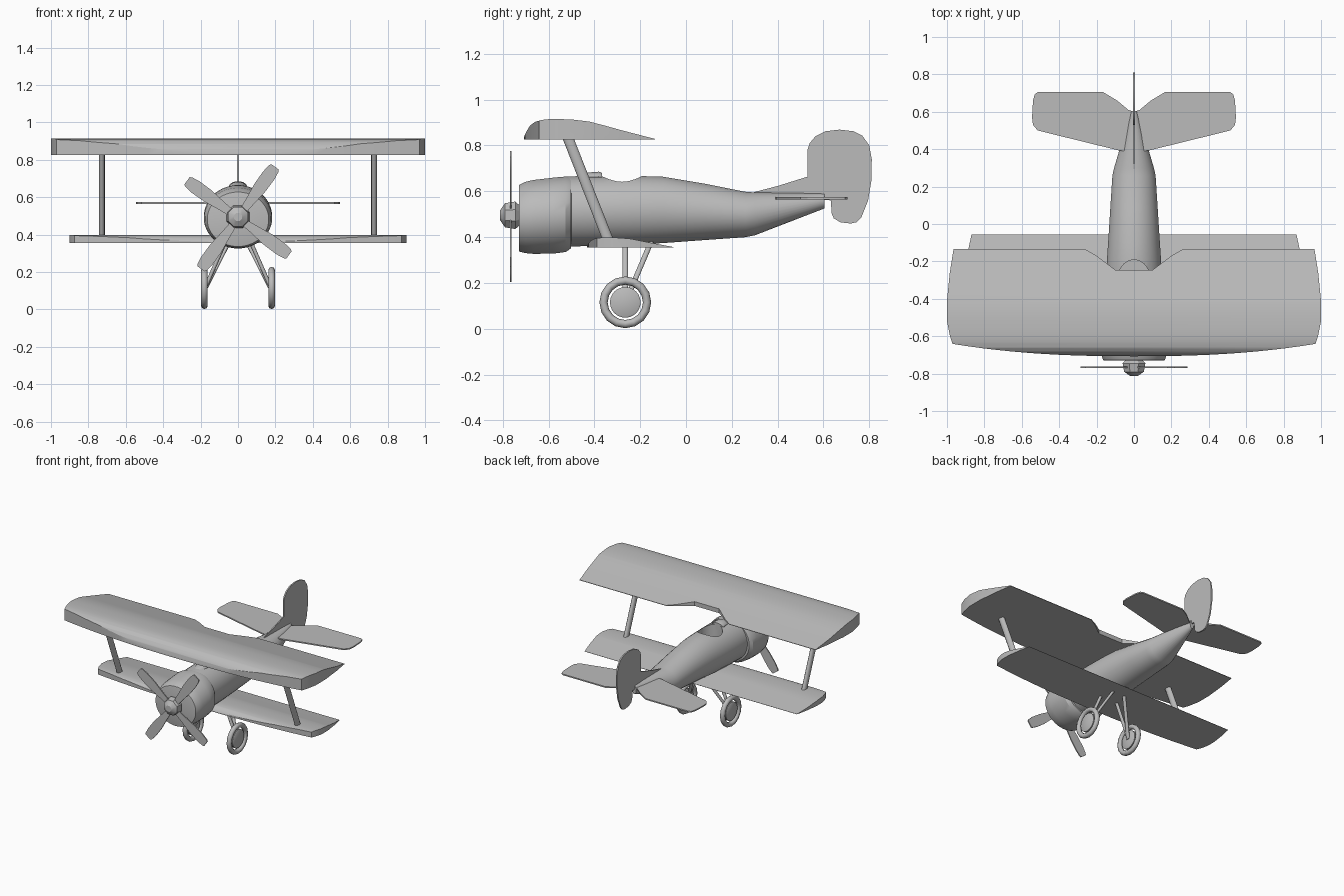
import bpy, bmesh, math
from mathutils import Vector

if "Cube" in bpy.data.objects:
    bpy.data.objects.remove(bpy.data.objects["Cube"])

grey = bpy.data.materials.new("plain_grey")
grey.diffuse_color = (0.5, 0.5, 0.5, 1)
grey.use_nodes = True
grey.node_tree.nodes["Principled BSDF"].inputs["Base Color"].default_value = grey.diffuse_color


def make(name, bm, angle=30):
    bmesh.ops.recalc_face_normals(bm, faces=bm.faces[:])
    me = bpy.data.meshes.new(name)
    bm.to_mesh(me)
    bm.free()
    ob = bpy.data.objects.new(name, me)
    bpy.context.collection.objects.link(ob)
    me.materials.append(grey)
    shade(ob, angle)
    return ob


def shade(ob, angle):
    bpy.ops.object.select_all(action='DESELECT')
    ob.select_set(True)
    bpy.context.view_layer.objects.active = ob
    bpy.ops.object.shade_smooth_by_angle(angle=math.radians(angle))


def loft(name, rings, angle=30, closed=False):
    """Skin a list of point rings; cap the ends unless closed on itself."""
    bm = bmesh.new()
    vs = [[bm.verts.new(p) for p in r] for r in rings]
    n = len(vs[0])
    pairs = list(zip(vs, vs[1:])) + ([(vs[-1], vs[0])] if closed else [])
    for a, b in pairs:
        for i in range(n):
            j = (i + 1) % n
            bm.faces.new((a[i], a[j], b[j], b[i]))
    if not closed:
        bm.faces.new(vs[0])
        bm.faces.new(vs[-1])
    return make(name, bm, angle)


def prism(name, pts, axis, lo, hi, angle=30):
    """Extrude a 2D outline along an axis."""
    put = {'x': lambda a, b, d: (d, a, b),
           'y': lambda a, b, d: (a, d, b),
           'z': lambda a, b, d: (a, b, d)}[axis]
    return loft(name, [[put(a, b, d) for a, b in pts] for d in (lo, hi)], angle)


def body(name, stations, n=32):
    """Elliptical sections along y: (y, z_bottom, z_top, half_width)."""
    rings = []
    for y, z0, z1, rx in stations:
        rings.append([(rx * math.cos(2 * math.pi * (i + .5) / n), y,
                       (z0 + z1) / 2 + (z1 - z0) / 2 * math.sin(2 * math.pi * (i + .5) / n))
                      for i in range(n)])
    return loft(name, rings)


def tube(name, p, q, r_side, r_long, n=10):
    """Straight strut with an elliptical section (r_side in x, r_long in y)."""
    ring = [(r_side * math.cos(2 * math.pi * i / n), r_long * math.sin(2 * math.pi * i / n), 0)
            for i in range(n)]
    return loft(name, [[Vector(c) + Vector(e) for c in ring] for e in (p, q)], 50)


def boolean(ob, cutter, op, angle=30):
    mod = ob.modifiers.new("cut", 'BOOLEAN')
    mod.operation, mod.object, mod.solver = op, cutter, 'EXACT'
    bpy.context.view_layer.objects.active = ob
    bpy.ops.object.modifier_apply(modifier=mod.name)
    bpy.data.objects.remove(cutter)
    shade(ob, angle)


def wing(name, span, front, back, z, h, notch):
    """Airfoil bar trimmed by a plan outline with a bowed leading edge."""
    c = back - front
    foil = [(0, 0), (0, .06), (.02, .36), (.05, .68), (.09, .87), (.14, .96), (.2, 1),
            (.28, 1), (.38, .97), (.5, .88), (.62, .68), (.75, .45), (1.01, .02), (1.01, 0)]
    ob = prism(name, [(front + t * c, z + k * h) for t, k in foil], 'x', -span * 1.1, span * 1.1)
    half = [(x * span, front + c * (.005 + .115 * (x / .97) ** 2.4))
            for x in [.97 * i / 12 for i in range(13)]]
    half += [(span * .985, front + .2 * c), (span, front + .33 * c), (span, front + .52 * c),
             (span * .985, front + .78 * c), (span * .965, back)]
    if notch:
        half += [(.26, back), (.20, back - .035), (.10, back - .11)]
    plan = half + [(-x, y) for x, y in reversed(half[1:])]
    boolean(ob, prism("plan", plan, 'z', z - .1, z + h + .1), 'INTERSECT')
    return ob


# wings and the struts between them
wing("upper_wing", 1.0, -.71, -.135, .825, .09, True)
wing("lower_wing", .9, -.435, -.055, .355, .043, False)
for s, side in ((-1, "left"), (1, "right")):
    tube("wing_strut_" + side, (s * .728, -.52, .845), (s * .728, -.335, .375), .016, .026)

# fuselage with an open cockpit
fuselage = body("fuselage", [
    (-.56, .36, .662, .15), (-.5, .358, .665, .152), (-.36, .362, .667, .152),
    (-.2, .368, .667, .146), (-.1, .373, .664, .139), (.09, .387, .632, .127),
    (.26, .399, .598, .116), (.30, .407, .595, .107), (.605, .525, .59, .016)])
hole = [(.082 * math.cos(math.pi * i / 14), -.28 + .088 * math.sin(math.pi * i / 14))
        for i in range(28)]
boolean(fuselage, prism("cockpit_cut", hole, 'z', .53, .8), 'DIFFERENCE')
body("cockpit_fairing", [(-.5, .63, .66, .03), (-.43, .63, .682, .043),
                         (-.38, .63, .686, .048), (-.366, .63, .68, .046)], 16)

# engine cowl
body("cowl", [(-.73, .342, .62, .158), (-.728, .336, .628, .165), (-.70, .329, .642, .176),
              (-.665, .326, .65, .182), (-.58, .327, .66, .184), (-.525, .334, .665, .182),
              (-.502, .35, .662, .166), (-.5, .37, .65, .15)])

# spinner and propeller
body("spinner", [(-.812, .472, .518, .023), (-.79, .438, .552, .057),
                 (-.745, .43, .56, .066), (-.725, .45, .54, .045)], 8)
blade = [(.03, -.018), (.10, -.024), (.20, -.036), (.28, -.037), (.325, -.031), (.337, -.024),
         (.337, .024), (.325, .031), (.28, .037), (.20, .036), (.10, .024), (.03, .018)]
for k in range(4):
    a = math.radians(54 + 90 * k)
    ca, sa = math.cos(a), math.sin(a)
    prism("propeller_blade_%d" % (k + 1),
          [(r * ca - w * sa, .49 + r * sa + w * ca) for r, w in blade], 'y', -.769, -.761)

# tail surfaces
tail = [(0, .385), (.08, .393), (.515, .50), (.54, .53), (.545, .57), (.54, .66), (.53, .695),
        (.515, .705), (.165, .705), (.09, .66), (.03, .61), (0, .60)]
prism("tailplane", tail + [(-x, y) for x, y in reversed(tail[1:-1])], 'z', .565, .574)
prism("fin", [(.27, .585), (.30, .597), (.40, .623), (.535, .665), (.535, .57), (.45, .56)],
      'x', -.004, .004)
rudder = [(.53, .57), (.53, .78), (.54, .81), (.565, .84), (.61, .862), (.67, .869), (.73, .862),
          (.77, .842), (.80, .80), (.811, .74), (.81, .65), (.795, .56), (.765, .485),
          (.745, .465), (.72, .459), (.675, .464), (.645, .482), (.635, .505), (.633, .56)]
prism("rudder", rudder, 'x', -.005, .005)

# wheels and undercarriage legs
WY, WZ = -.265, .115


def circle_x(x, r, n=16):
    return [(x, WY + r * math.cos(2 * math.pi * i / n), WZ + r * math.sin(2 * math.pi * i / n))
            for i in range(n)]


for s, side in ((-1, "left"), (1, "right")):
    x = s * .18
    section = [2 * math.pi * i / 8 for i in range(8)]
    loft("tyre_" + side, [circle_x(x + .018 * math.sin(t), .095 + .018 * math.cos(t))
                          for t in section], 50, closed=True)
    loft("wheel_disc_" + side, [circle_x(x + d, r, 24) for d, r in
                                ((-.012, .06), (-.008, .067), (.008, .067), (.012, .06))])
    tube("front_leg_" + side, (s * .06, WY, .38), (s * .172, WY, WZ + .01), .011, .013)
    tube("rear_leg_" + side, (s * .035, -.15, .385), (s * .172, WY, WZ), .011, .013)
